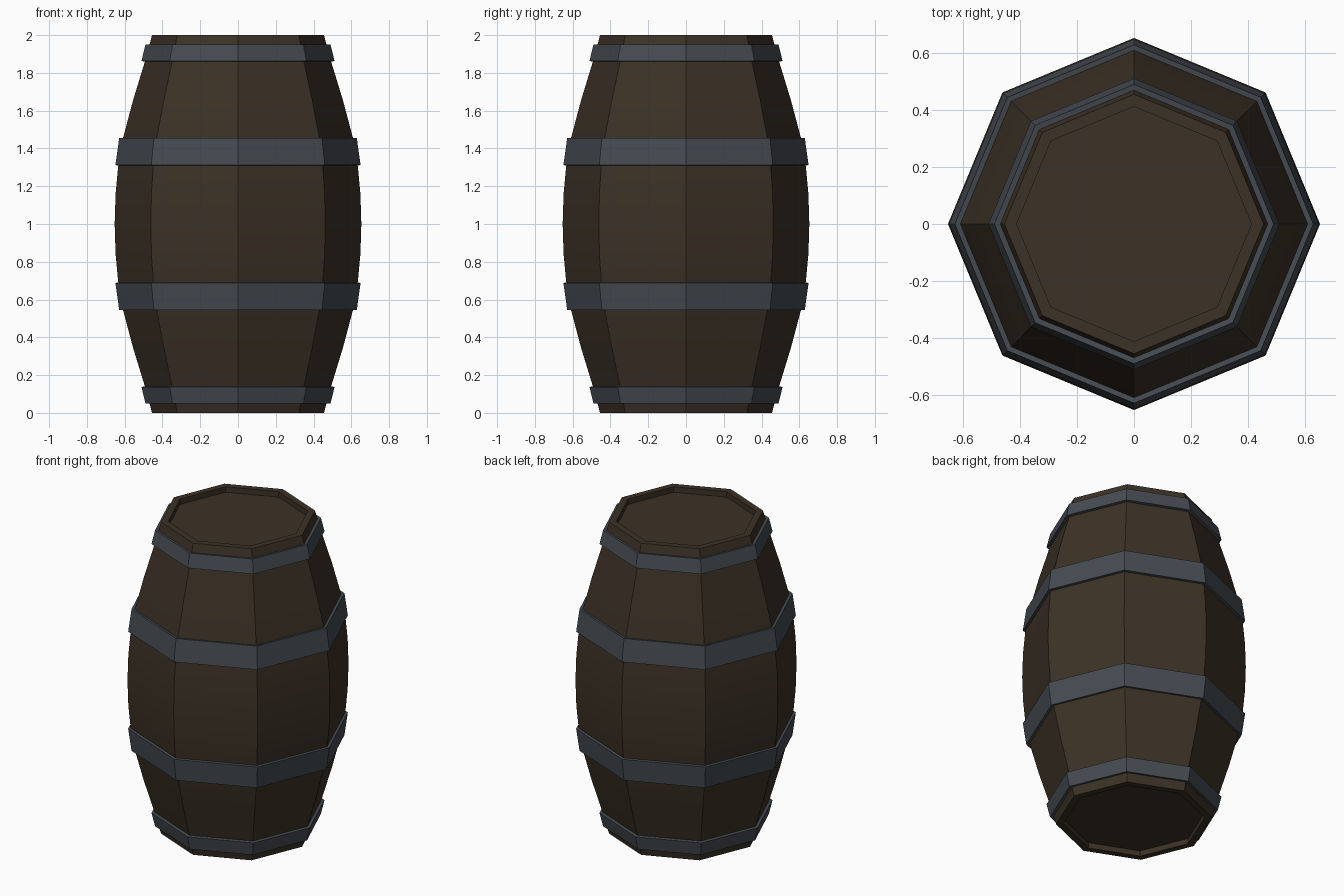
import bpy, bmesh, math

if "Cube" in bpy.data.objects:
    bpy.data.objects.remove(bpy.data.objects["Cube"])

SIDES = 8


def material(name, rgb):
    m = bpy.data.materials.new(name)
    m.diffuse_color = (*rgb, 1)
    m.use_nodes = True
    m.node_tree.nodes["Principled BSDF"].inputs["Base Color"].default_value = m.diffuse_color
    return m


wood = material("dark_wood", (0.045, 0.031, 0.019))
metal = material("dark_iron", (0.060, 0.070, 0.084))


def lathe(name, profile, mat, closed):
    """Spin (radius, z) points into an eight-sided shell, with a corner on +x.
    An open profile gets its two ends capped."""
    bm = bmesh.new()
    rings = []
    for r, z in profile:
        rings.append([bm.verts.new((r * math.cos(math.tau * i / SIDES),
                                    r * math.sin(math.tau * i / SIDES), z))
                      for i in range(SIDES)])
    pairs = list(zip(rings, rings[1:]))
    if closed:
        pairs.append((rings[-1], rings[0]))
    else:
        bm.faces.new(rings[0])
        bm.faces.new(rings[-1])
    for a, b in pairs:
        for i in range(SIDES):
            j = (i + 1) % SIDES
            bm.faces.new((a[i], a[j], b[j], b[i]))
    bmesh.ops.recalc_face_normals(bm, faces=bm.faces)
    me = bpy.data.meshes.new(name)
    bm.to_mesh(me)
    bm.free()
    me.materials.append(mat)
    ob = bpy.data.objects.new(name, me)
    bpy.context.collection.objects.link(ob)
    bpy.context.view_layer.objects.active = ob
    ob.select_set(True)
    bpy.ops.object.shade_smooth_by_angle(angle=math.radians(25))
    ob.select_set(False)
    return ob


# Upper half of the barrel: bulging staves, rim, recessed lid
half = [(0.653, 0.0), (0.648, 0.16), (0.635, 0.30), (0.610, 0.45),
        (0.557, 0.65), (0.493, 0.86), (0.455, 1.0),
        (0.412, 1.0), (0.412, 0.965)]
body = [(r, 1 - h) for r, h in reversed(half[1:])] + [(r, 1 + h) for r, h in half]
lathe("barrel_body", body, wood, False)

# Iron hoops, mirrored about the middle; each follows the stave slope
hoops = {
    "wide_hoop": [(0.649, 0.312), (0.629, 0.455), (0.600, 0.450), (0.620, 0.307)],
    "end_hoop": [(0.511, 0.863), (0.490, 0.950), (0.462, 0.945), (0.482, 0.857)],
}
for name, section in hoops.items():
    for side, s in (("upper", 1), ("lower", -1)):
        lathe(f"{side}_{name}", [(r, 1 + s * h) for r, h in section], metal, True)
